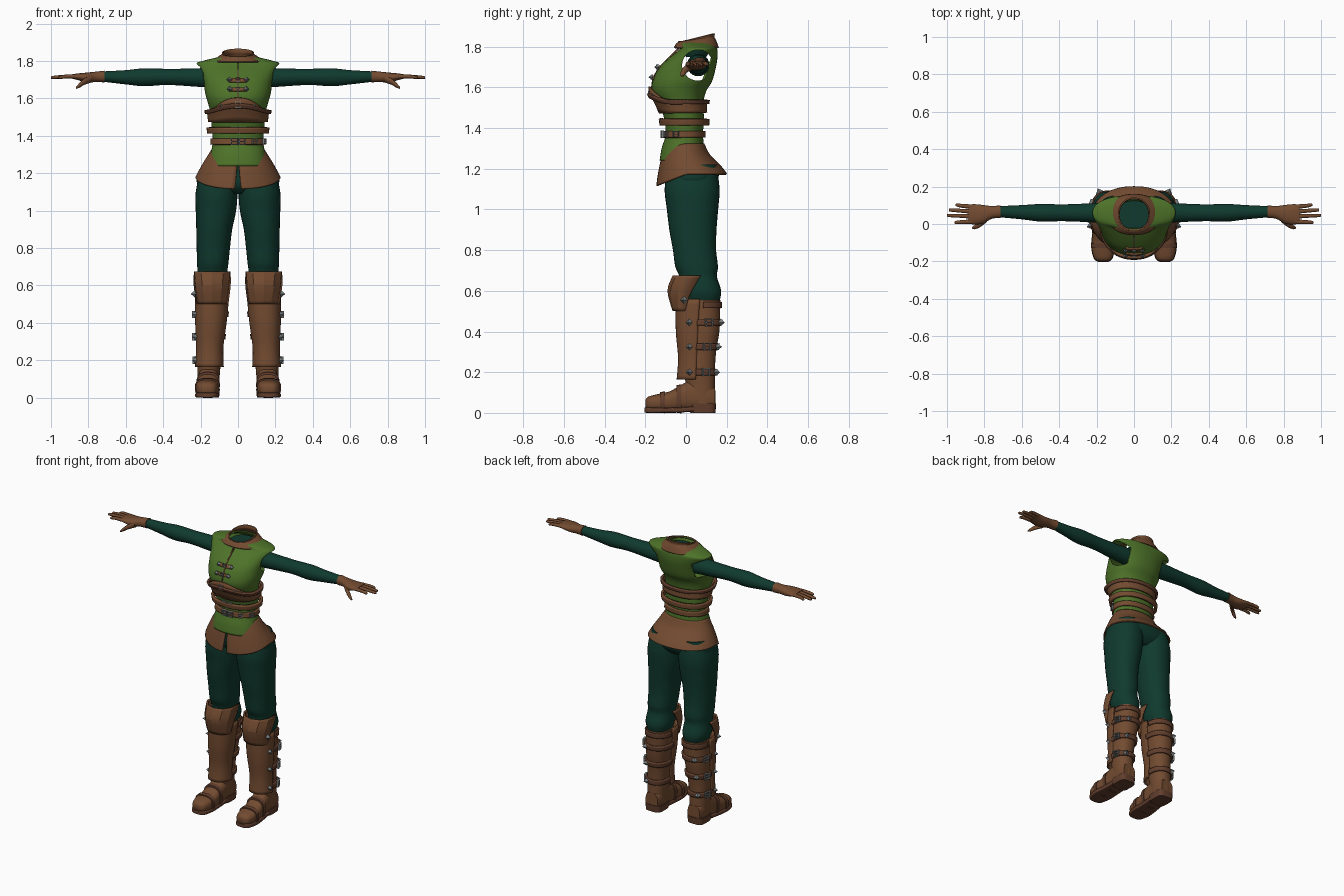
import bpy, bmesh
from math import sin, cos, pi
from mathutils import Vector, Matrix

cube = bpy.data.objects.get("Cube")
if cube:
    bpy.data.objects.remove(cube)


def material(name, rgb, rough=0.7):
    m = bpy.data.materials.new(name)
    m.use_nodes = True
    m.diffuse_color = (*rgb, 1)
    bsdf = m.node_tree.nodes["Principled BSDF"]
    bsdf.inputs["Base Color"].default_value = (*rgb, 1)
    bsdf.inputs["Roughness"].default_value = rough
    return m


GREEN = material("vest green", (0.075, 0.17, 0.022))
TEAL = material("dark teal cloth", (0.005, 0.042, 0.027))
BROWN = material("brown leather", (0.17, 0.07, 0.03))
DARK = material("dark leather", (0.12, 0.048, 0.026))
METAL = material("grey metal", (0.2, 0.22, 0.22))


def emit(name, bm, mat, pair=False, thick=0, smooth=40):
    """Turn a bmesh into an object, or into a left and right pair."""
    bmesh.ops.recalc_face_normals(bm, faces=bm.faces[:])
    made = []
    for side in ("left_", "right_") if pair else ("",):
        if side == "right_":
            bmesh.ops.scale(bm, vec=(-1, 1, 1), verts=bm.verts[:])
            bmesh.ops.reverse_faces(bm, faces=bm.faces[:])
        me = bpy.data.meshes.new(side + name)
        bm.to_mesh(me)
        me.materials.append(mat)
        ob = bpy.data.objects.new(side + name, me)
        bpy.context.collection.objects.link(ob)
        if thick:
            mod = ob.modifiers.new("thickness", "SOLIDIFY")
            mod.thickness = thick
            mod.offset = -1
        bpy.ops.object.select_all(action="DESELECT")
        ob.select_set(True)
        bpy.context.view_layer.objects.active = ob
        if smooth:
            bpy.ops.object.shade_smooth_by_angle(angle=smooth * pi / 180)
        made.append(ob)
    bm.free()
    return made


def dense(rings, sub=4):
    """Smooth curve through the rings."""
    r = [rings[0], *rings, rings[-1]]
    out = []
    for i in range(1, len(r) - 2):
        for k in range(sub):
            t = k / sub
            out.append([0.5 * (2 * b + (c - a) * t + (2 * a - 5 * b + 4 * c - d) * t * t
                               + (3 * b - a - 3 * c + d) * t ** 3)
                        for a, b, c, d in zip(*r[i - 1:i + 3])])
    return out + [list(rings[-1])]


def ring_at(rings, z):
    d = sorted(dense(rings, 8))
    for lo, hi in zip(d, d[1:]):
        if z <= hi[0]:
            t = max(0, (z - lo[0]) / (hi[0] - lo[0]))
            return [a + (b - a) * t for a, b in zip(lo, hi)]
    return d[-1]


def oval(ring, a, n=2.2, off=0.0):
    """Point on a rounded ring; angle 0 is the front, growing towards +x."""
    t, cx, cy, rx, ry = ring
    s, c = sin(a), cos(a)
    x = abs(s) ** (2 / n) * (1 if s > 0 else -1)
    y = abs(c) ** (2 / n) * (1 if c > 0 else -1)
    return cx + (rx + off) * x, cy - (ry + off) * y, t


def grid(rows):
    bm = bmesh.new()
    vs = [[bm.verts.new(p) for p in row] for row in rows]
    for r0, r1 in zip(vs, vs[1:]):
        for i in range(len(r0) - 1):
            bm.faces.new((r0[i], r0[i + 1], r1[i + 1], r1[i]))
    bmesh.ops.remove_doubles(bm, verts=bm.verts[:], dist=1e-5)
    return bm


def loft(name, rings, mat, axis="z", n=2.2, arc=((-pi, pi), (-pi, pi)), seg=32,
         warp=None, cap=True, pair=False, thick=0, sub=4, smooth=40):
    d, rows = dense(rings, sub), []
    for j, r in enumerate(d):
        t = j / (len(d) - 1)
        a0, a1 = [p + (q - p) * t for p, q in zip(*arc)]
        row = []
        for i in range(seg + 1):
            u, v, w = oval(r, a0 + (a1 - a0) * i / seg, n)
            p = {"z": (u, v, w), "x": (w, u, v), "y": (u, w, v)}[axis]
            row.append(warp(*p, t) if warp else p)
        rows.append(row)
    bm = grid(rows)
    if cap and not thick:
        bmesh.ops.holes_fill(bm, edges=[e for e in bm.edges if e.is_boundary], sides=0)
    return emit(name, bm, mat, pair, thick, smooth)


def band(name, rings, lo, hi, off, mat, arc=(-pi, pi), pair=False, seg=48):
    """Leather strip that follows the surface described by rings."""
    rows = []
    for j in range(5):
        row = []
        for i in range(seg + 1):
            a = arc[0] + (arc[1] - arc[0]) * i / seg
            row.append(oval(ring_at(rings, lo(a) + (hi(a) - lo(a)) * j / 4), a, off=off))
        rows.append(row)
    return emit(name, grid(rows), mat, pair, thick=off + 0.004)


def fitting(name, rings, z, a, size, off=0.012, pair=False, frame=True):
    """Square buckle frame with a prong, or a pointed stud, on a surface."""
    p, q = Vector(oval(ring_at(rings, z), a, off=off)), Vector(oval(ring_at(rings, z), a, off=0.05))
    turn = Matrix.Translation(p) @ (q - p).to_track_quat("Z", "Y").to_matrix().to_4x4()
    bm = bmesh.new()
    bars = [(0, 0, .8, .8)] if not frame else [
        (1, 0, .3, 2.3), (-1, 0, .3, 2.3), (0, 1, 2, .3), (0, -1, 2, .3), (0, 0, 2, .25)]
    for x, y, w, h in bars:
        m = turn @ Matrix.Translation((x * size / 2, y * size / 2, 0)) @ Matrix.Diagonal((w * size / 2, h * size / 2, size * .4, 1))
        bmesh.ops.create_cube(bm, size=1, matrix=m)
    if not frame:
        bmesh.ops.create_cone(bm, segments=4, radius1=size * .8, radius2=0, depth=size,
                              cap_ends=True, matrix=turn @ Matrix.Translation((0, 0, size * .4)))
    emit(name, bm, METAL, pair, smooth=0)


# Vest with open armholes
body = [(1.24, 0, -.01, .165, .12), (1.30, 0, -.015, .148, .105), (1.37, 0, -.008, .135, .092),
        (1.45, 0, -.01, .141, .098), (1.52, 0, -.025, .147, .11), (1.58, 0, -.033, .162, .132),
        (1.63, 0, -.018, .176, .146), (1.69, 0, .004, .184, .141), (1.74, 0, .033, .2, .121),
        (1.785, 0, .06, .222, .094), (1.80, 0, .058, .19, .088), (1.815, 0, .05, .13, .086),
        (1.825, 0, .05, .085, .082)]
vest = loft("vest", body, GREEN, seg=64, thick=.008)[0]
holes = loft("armhole_cutter", [(.13, .058, 1.708, .076, .074), (.4, .058, 1.708, .084, .08)],
             GREEN, "x", 2, pair=True)
for h in holes:
    mod = vest.modifiers.new("armhole", "BOOLEAN")
    mod.object, mod.operation, mod.solver = h, "DIFFERENCE", "EXACT"
    h.hide_render = True
bpy.context.view_layer.objects.active = vest
for m in list(vest.modifiers):
    if m.type in {"SOLIDIFY", "BOOLEAN"}:
        bpy.ops.object.modifier_apply(modifier=m.name)
for h in holes:
    bpy.data.objects.remove(h)

# Collar and shirt inside it
tilt = lambda x, y, z, t: (x, y, z + (y - .05) * .25 * t)
loft("collar", [(1.792, 0, .05, .135, .104), (1.818, 0, .05, .1, .092), (1.832, 0, .05, .078, .082),
                (1.845, 0, .052, .078, .082)], BROWN, warp=tilt, thick=.008)
loft("shirt_neck", [(1.75, 0, .05, .06, .05), (1.80, 0, .05, .08, .078)], TEAL)

# Corset, belts and chest closure
front = lambda a: max(0, cos(a)) ** 3
band("corset", body, lambda a: 1.475, lambda a: 1.53 + .075 * front(a), .007, BROWN)
band("corset_strap", body, lambda a: 1.52 + .035 * front(a), lambda a: 1.54 + .035 * front(a), .013, DARK)
for z in (1.43, 1.37):
    band("waist_belt", body, lambda a: z - .016, lambda a: z + .016, .012, BROWN)
    for a in (-.1, .12):
        fitting("belt_buckle", body, z, a, .032, .018)
    for a in (.6, 1.2):
        fitting("belt_loop", body, z, a, .026, .016)
fitting("corset_buckle", body, 1.567, 0, .03, .02)
for a in (-.5, .5):
    fitting("corset_stud", body, 1.562, a, .016, .016, frame=False)
band("chest_placket", body, lambda a: 1.59, lambda a: 1.80, .006, DARK, (-.012, .012), seg=4)
for z in (1.65, 1.70):
    band("chest_strap", body, lambda a: z - .009, lambda a: z + .009, .01, BROWN, (-.2, .2), seg=16)
    for a in (-.2, .2):
        fitting("chest_stud", body, z, a, .02, .012, frame=False)
    fitting("chest_buckle", body, z, 0, .02, .014)

# Split peplum skirt
hem = lambda x, y, z, t: (x, y, z - max(0, -y) * (.2 + .2 * t))
loft("skirt", [(1.325, 0, -.01, .144, .1), (1.27, 0, -.004, .178, .122), (1.21, 0, .018, .212, .158),
               (1.175, 0, .028, .229, .174)], BROWN, seg=64, warp=hem, thick=.008,
     arc=((.002, 2 * pi - .002), (.06, 2 * pi - .06)))

# Trousers
loft("trouser_hips", [(1.30, 0, 0, .135, .09), (1.2, 0, .028, .21, .13), (1.13, 0, .03, .212, .12),
                      (1.09, 0, .03, .12, .08)], TEAL, n=2.5)
loft("trouser_leg", [(1.22, .1, .03, .1, .12), (1.1, .114, .03, .112, .135), (1, .118, .032, .108, .126),
                     (.9, .127, .034, .096, .116), (.8, .132, .042, .089, .106), (.72, .135, .052, .084, .105),
                     (.67, .137, .06, .08, .092), (.6, .138, .075, .084, .098), (.55, .137, .08, .07, .085)],
     TEAL, pair=True)

# Sleeves and gloves
loft("sleeve", [(.12, .06, 1.71, .055, .055), (.24, .06, 1.712, .05, .048), (.38, .06, 1.715, .045, .043),
                (.5, .06, 1.713, .047, .048), (.6, .063, 1.713, .038, .038), (.73, .066, 1.717, .029, .027)],
     TEAL, "x", 2, seg=24, pair=True)
loft("glove", [(.715, .066, 1.717, .034, .031), (.76, .062, 1.715, .034, .028), (.81, .052, 1.712, .05, .026),
               (.86, .052, 1.716, .054, .017), (.885, .052, 1.717, .048, .012)], BROWN, "x", seg=24, pair=True)
for finger, y0, y1, tip in (("little", .092, .102, .955), ("ring", .066, .075, .99),
                            ("middle", .04, .046, 1.0), ("index", .013, .008, .96)):
    loft(finger + "_finger", [(.86, y0, 1.717, .013, .011), (.92, (y0 + y1) / 2, 1.717, .011, .01),
                              (tip - .008, y1, 1.712, .009, .008), (tip, y1, 1.711, .003, .003)],
         BROWN, "x", 2, seg=10, pair=True)
loft("thumb", [(.785, .03, 1.705, .018, .02), (.82, .0, 1.69, .015, .017), (.85, -.016, 1.668, .012, .012),
               (.866, -.02, 1.656, .004, .005)], BROWN, "x", 2, seg=12, pair=True)

# Boots: shaft, shin plate and knee flap
shaft = [(.555, .137, .085, .08, .084), (.5, .137, .078, .081, .09), (.4, .145, .074, .077, .09),
         (.3, .15, .068, .069, .08), (.2, .155, .066, .064, .076), (.1, .157, .076, .058, .068),
         (.03, .157, .082, .055, .062)]
shin = [(.56, .137, .048, .092, .1), (.4, .145, .044, .084, .094), (.27, .151, .044, .073, .083),
        (.165, .153, .044, .077, .09)]
knee = [(.675, .138, .04, .1, .106), (.6, .138, .027, .099, .118), (.5, .137, .02, .087, .086)]
loft("boot_shaft", shaft, BROWN, pair=True)
loft("shin_plate", shin, BROWN, arc=((-1.75, 1.75), (-1.6, 1.6)), thick=.01, pair=True)
loft("knee_flap", knee, BROWN, arc=((-1.85, 1.85), (-1.3, 1.3)), seg=6, thick=.01, pair=True, smooth=15)
fitting("knee_stud", knee, .555, 1.3, .024, .004, pair=True, frame=False)
band("boot_cuff", shaft, lambda a: .515, lambda a: .545, .008, DARK, (1.6, 2 * pi - 1.6), pair=True)
for z in (.2, .325, .445):
    band("boot_strap", shaft, lambda a: z - .015, lambda a: z + .015, .012, DARK, (1.4, 2 * pi - 1.4), pair=True)
    fitting("strap_buckle", shaft, z, 1.9, .034, .016, pair=True)
    fitting("strap_stud", shaft, z, 2.7, .024, .014, pair=True, frame=False)
    fitting("shin_stud", shin, z, 1.3, .022, .003, pair=True, frame=False)

# Boots: foot, toe straps, sole and heel
foot = [(-.2, .165, .045, .025, .018), (-.185, .165, .047, .046, .033), (-.14, .165, .05, .06, .042),
        (-.08, .163, .056, .061, .05), (-.03, .16, .07, .058, .064), (.03, .158, .085, .056, .078),
        (.1, .157, .08, .056, .07), (.143, .157, .07, .045, .055)]
loft("boot_foot", foot, BROWN, "y", 2.6, pair=True)
for y in (-.115, -.035):
    _, cx, cz, rx, rz = ring_at(foot, y)
    loft("foot_strap", [(y - .012, cx, cz, rx + .005, rz + .005), (y + .012, cx, cz, rx + .005, rz + .009)],
         DARK, "y", 2.6, pair=True)
loft("sole", [(-.203, .165, .014, .025, .012), (-.185, .165, .014, .05, .014), (-.12, .165, .013, .064, .013),
              (-.04, .162, .014, .06, .013), (.04, .158, .02, .056, .013)], DARK, "y", 6, pair=True)
loft("heel", [(0, .157, .083, .056, .062), (.045, .157, .083, .06, .065)], DARK, n=4, pair=True)
